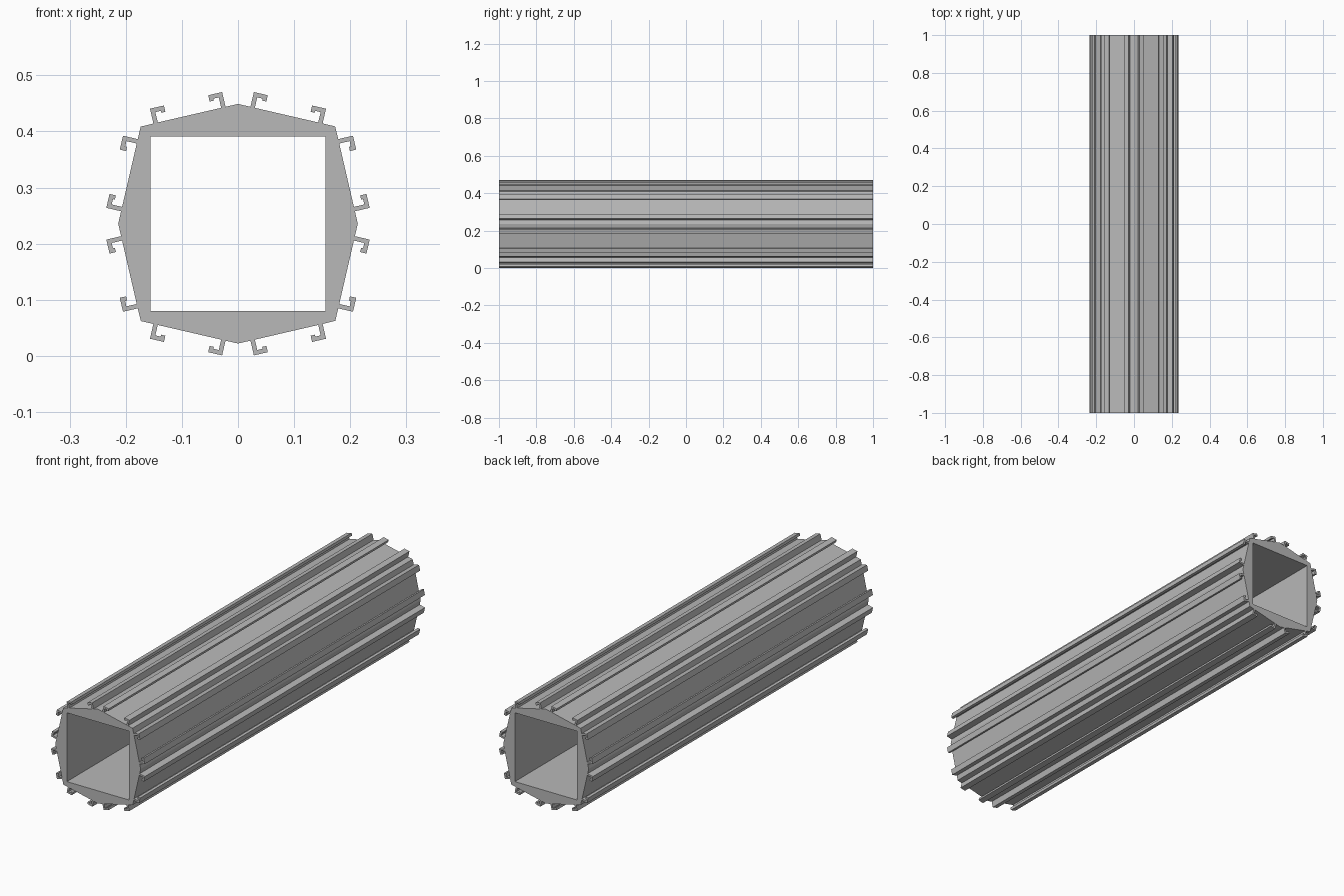
import bpy, bmesh
from math import pi
from mathutils import Vector, Matrix

cube = bpy.data.objects.get("Cube")
if cube:
    bpy.data.objects.remove(cube, do_unlink=True)

LENGTH = 2.0
CENTRE_Z = 0.2355
APEX = Vector((0, 0.2135))        # middle of each bulged wall
CORNER = Vector((0.173, 0.1735))  # outer corner of the tube
BORE = 0.1555                     # half width of the square bore

# Hooked rail section: distance along the wall, height above the wall
RAIL = [(0.0228, 0), (0.0228, 0.027), (0.0483, 0.027), (0.0483, 0.0155),
        (0.0405, 0.0155), (0.0405, 0.019), (0.0308, 0.019), (0.0308, 0)]

# Half of one wall: apex, a rail, and a facing rail near the corner
span = (CORNER - APEX).length
along = (CORNER - APEX).normalized()
out = Vector((-along.y, along.x))
facing = [(span - a, h) for a, h in reversed(RAIL)]
half = [APEX + along * a + out * h for a, h in RAIL + facing]
mirrored = [Vector((-p.x, p.y)) for p in reversed(half)]
wall = mirrored + [APEX] + half + [CORNER]

# Turn the wall four times to close the outline
outline = []
for k in range(4):
    turn = Matrix.Rotation(-k * pi / 2, 2)
    outline += [turn @ p for p in wall]
bore = [Vector((x * BORE, y * BORE)) for x, y in ((-1, -1), (1, -1), (1, 1), (-1, 1))]

# Extrude the section with its bore
curve = bpy.data.curves.new("rail_tube_section", 'CURVE')
curve.dimensions = '2D'
curve.fill_mode = 'BOTH'
curve.extrude = LENGTH / 2
for loop in (outline, bore):
    spline = curve.splines.new('POLY')
    spline.points.add(len(loop) - 1)
    for point, p in zip(spline.points, loop):
        point.co = (p.x, p.y, 0, 1)
    spline.use_cyclic_u = True
section = bpy.data.objects.new("rail_tube_section", curve)
bpy.context.collection.objects.link(section)
bpy.context.view_layer.update()
evaluated = section.evaluated_get(bpy.context.evaluated_depsgraph_get())
mesh = bpy.data.meshes.new_from_object(evaluated)
bpy.data.objects.remove(section, do_unlink=True)

# Lay the tube along y and weld the end caps
bm = bmesh.new()
bm.from_mesh(mesh)
bmesh.ops.remove_doubles(bm, verts=bm.verts, dist=0.0001)
bm.transform(Matrix.Translation((0, 0, CENTRE_Z)) @ Matrix.Rotation(pi / 2, 4, 'X'))
bmesh.ops.recalc_face_normals(bm, faces=bm.faces)
for face in bm.faces:
    face.smooth = False
    face.material_index = 0
bm.to_mesh(mesh)
bm.free()

# Plain grey metal
grey = bpy.data.materials.new("grey_metal")
grey.use_nodes = True
colour = (0.48, 0.48, 0.48, 1)
grey.diffuse_color = colour
grey.node_tree.nodes["Principled BSDF"].inputs["Base Color"].default_value = colour
mesh.materials.clear()
mesh.materials.append(grey)

tube = bpy.data.objects.new("rail_tube", mesh)
bpy.context.collection.objects.link(tube)
